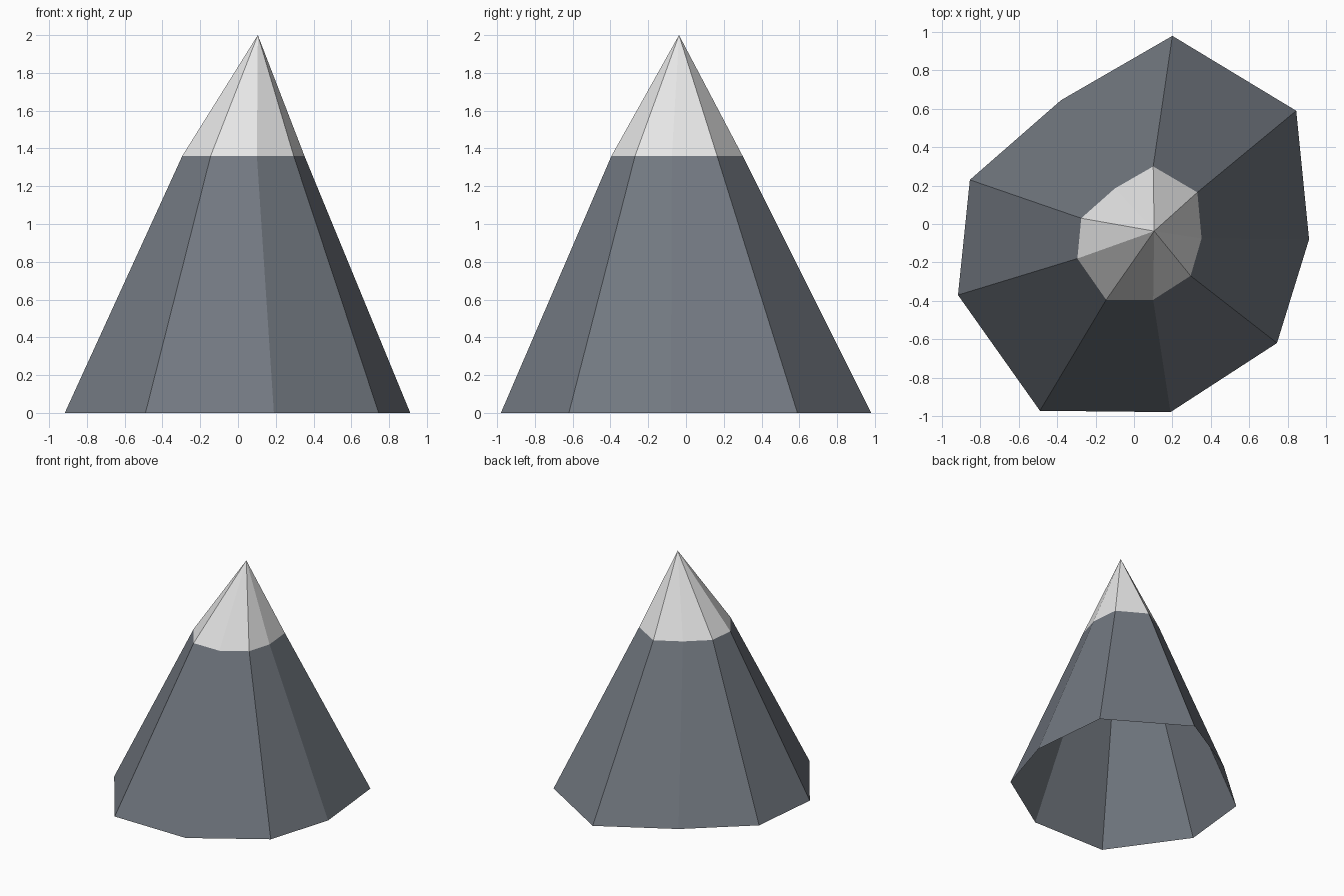
import bpy, bmesh

if "Cube" in bpy.data.objects:
    bpy.data.objects.remove(bpy.data.objects["Cube"])

def material(name, rgb):
    m = bpy.data.materials.new(name)
    m.diffuse_color = (*rgb, 1)
    m.use_nodes = True
    m.node_tree.nodes["Principled BSDF"].inputs["Base Color"].default_value = m.diffuse_color
    return m

# Irregular nine-sided outlines of the foot and the snow line
BASE = [(0.20, 0.98), (-0.38, 0.645), (-0.855, 0.23), (-0.917, -0.37), (-0.49, -0.973),
        (0.19, -0.98), (0.745, -0.62), (0.912, -0.08), (0.845, 0.59)]
SNOW_LINE = [(0.10, 0.30), (-0.10, 0.185), (-0.275, 0.03), (-0.295, -0.18), (-0.145, -0.395),
             (0.10, -0.395), (0.295, -0.27), (0.352, -0.075), (0.33, 0.165)]
SNOW_Z = 1.36
APEX = (0.105, -0.037, 2.0)

def ring(bm, pts, z):
    return [bm.verts.new((x, y, z)) for x, y in pts]

def finish(bm, name, mat):
    me = bpy.data.meshes.new(name)
    bm.to_mesh(me)
    bm.free()
    me.materials.append(mat)
    bpy.context.collection.objects.link(bpy.data.objects.new(name, me))

n = len(BASE)

# Rocky slope, open underneath
bm = bmesh.new()
low, high = ring(bm, BASE, 0), ring(bm, SNOW_LINE, SNOW_Z)
for i in range(n):
    j = (i + 1) % n
    bm.faces.new((low[i], low[j], high[j], high[i]))
finish(bm, "rock_slope", material("slate grey", (0.17, 0.19, 0.22)))

# Snowy peak
bm = bmesh.new()
rim, tip = ring(bm, SNOW_LINE, SNOW_Z), bm.verts.new(APEX)
for i in range(n):
    bm.faces.new((rim[i], rim[(i + 1) % n], tip))
finish(bm, "snow_cap", material("snow white", (0.8, 0.8, 0.8)))
